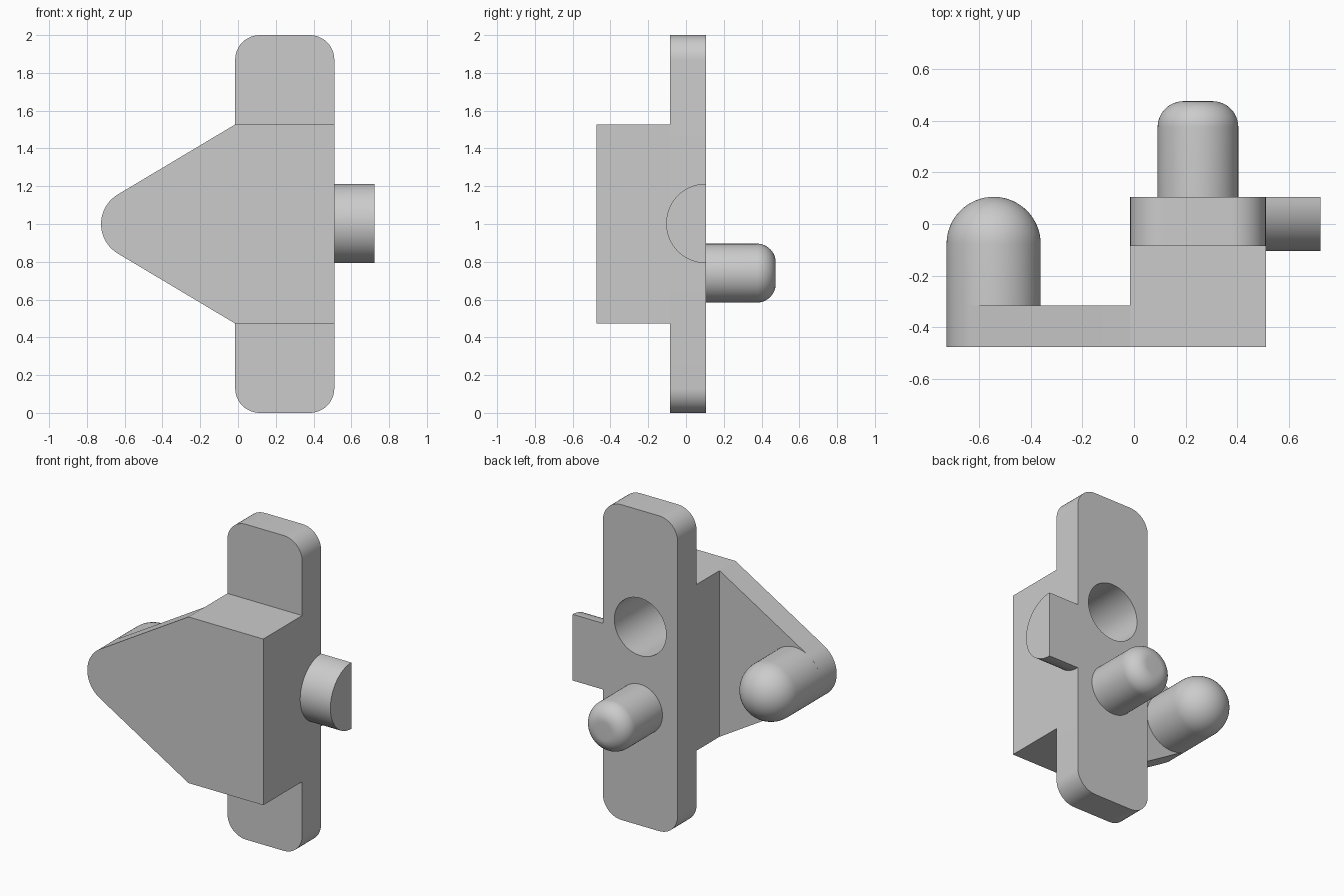
import bpy
import bmesh
from math import sin, cos, pi, radians, atan2
from mathutils import Vector

cube = bpy.data.objects.get("Cube")
if cube:
    bpy.data.objects.remove(cube, do_unlink=True)

GREY = bpy.data.materials.new("light_grey")
GREY.use_nodes = True
GREY.diffuse_color = (0.6, 0.6, 0.6, 1)
GREY.node_tree.nodes["Principled BSDF"].inputs["Base Color"].default_value = (0.6, 0.6, 0.6, 1)


def arc(cx, cy, r, start, end, steps):
    """Points on a circular arc, angles in radians."""
    return [(cx + r * cos(start + (end - start) * i / steps),
             cy + r * sin(start + (end - start) * i / steps)) for i in range(steps + 1)]


def finish(name, bm):
    bmesh.ops.recalc_face_normals(bm, faces=bm.faces)
    mesh = bpy.data.meshes.new(name)
    bm.to_mesh(mesh)
    bm.free()
    mesh.materials.append(GREY)
    obj = bpy.data.objects.new(name, mesh)
    bpy.context.collection.objects.link(obj)
    return obj


def prism(name, points, offset):
    """Extrude a closed outline of 3D points along offset."""
    bm = bmesh.new()
    face = bm.faces.new([bm.verts.new(p) for p in points])
    extruded = bmesh.ops.extrude_face_region(bm, geom=[face], use_keep_orig=True)
    verts = [g for g in extruded["geom"] if isinstance(g, bmesh.types.BMVert)]
    bmesh.ops.translate(bm, verts=verts, vec=offset)
    return finish(name, bm)


def front_prism(name, outline, y0, y1):
    return prism(name, [(x, y0, z) for x, z in outline], Vector((0, y1 - y0, 0)))


def round_pin(name, x, z, r, y0, y1, fillet):
    """Pin along y with a filleted far end."""
    profile = [(0, y0), (r, y0)] + arc(r - fillet, y1 - fillet, fillet, 0, pi / 2, 16)
    if fillet < r:
        profile.append((0, y1))
    bm = bmesh.new()
    verts = [bm.verts.new((x + radius, y, z)) for radius, y in profile]
    edges = [bm.edges.new(pair) for pair in zip(verts, verts[1:])]
    bmesh.ops.spin(bm, geom=verts + edges, cent=(x, 0, z), axis=(0, 1, 0),
                   angle=2 * pi, steps=64, use_merge=True)
    bmesh.ops.remove_doubles(bm, verts=bm.verts, dist=1e-5)
    return finish(name, bm)


def combine(target, other, operation):
    """Apply a boolean and discard the helper."""
    mod = target.modifiers.new(operation.lower(), "BOOLEAN")
    mod.operation, mod.solver, mod.object = operation, "EXACT", other
    bpy.context.view_layer.objects.active = target
    bpy.ops.object.modifier_apply(modifier=mod.name)
    bpy.data.objects.remove(other, do_unlink=True)


LEFT, RIGHT, MID = -0.015, 0.51, 0.2475
FRONT, BACK, PLATE_FRONT, ARM_BACK = -0.475, 0.105, -0.085, -0.315
LOW, HIGH = 0.473, 1.527
TIP_X, TIP_R = -0.543, 0.182

# Tall plate with rounded corners
R = 0.13
outline = []
for i, (cx, cz) in enumerate([(RIGHT - R, 2 - R), (LEFT + R, 2 - R), (LEFT + R, R), (RIGHT - R, R)]):
    outline += arc(cx, cz, R, i * pi / 2, (i + 1) * pi / 2, 12)
body = front_prism("plate_body", outline, PLATE_FRONT, BACK)

# Thick block in front of the plate
block = front_prism("block", [(LEFT, LOW), (RIGHT, LOW), (RIGHT, HIGH), (LEFT, HIGH)], FRONT, PLATE_FRONT)
combine(body, block, "UNION")

# Tapered arm with a round tip
tilt = atan2(0.859, -0.512)
tip = arc(TIP_X, 1, TIP_R, tilt, 2 * pi - tilt, 32)
arm = front_prism("arm", [(LEFT, LOW), (LEFT, HIGH)] + tip, FRONT, ARM_BACK)
combine(body, arm, "UNION")

# Round socket in the back of the plate
socket = round_pin("socket_cutter", MID, 1.26, TIP_R, BACK - 0.42, BACK + 0.1, 0.02)
combine(body, socket, "DIFFERENCE")

# Pins and half-round side tab
arm_pin = round_pin("arm_pin", TIP_X, 1, TIP_R, ARM_BACK, BACK, TIP_R)
back_peg = round_pin("back_peg", MID, 0.74, 0.156, BACK, 0.475, 0.1)
half = arc(BACK, 1.003, 0.21, pi / 2, 3 * pi / 2, 32)
side_tab = prism("side_tab", [(RIGHT, y, z) for y, z in half], Vector((0.212, 0, 0)))

# Smooth the round faces, keep corners crisp
bpy.ops.object.select_all(action="DESELECT")
for obj in (body, arm_pin, back_peg, side_tab):
    obj.select_set(True)
bpy.context.view_layer.objects.active = body
bpy.ops.object.shade_smooth_by_angle(angle=radians(25))
